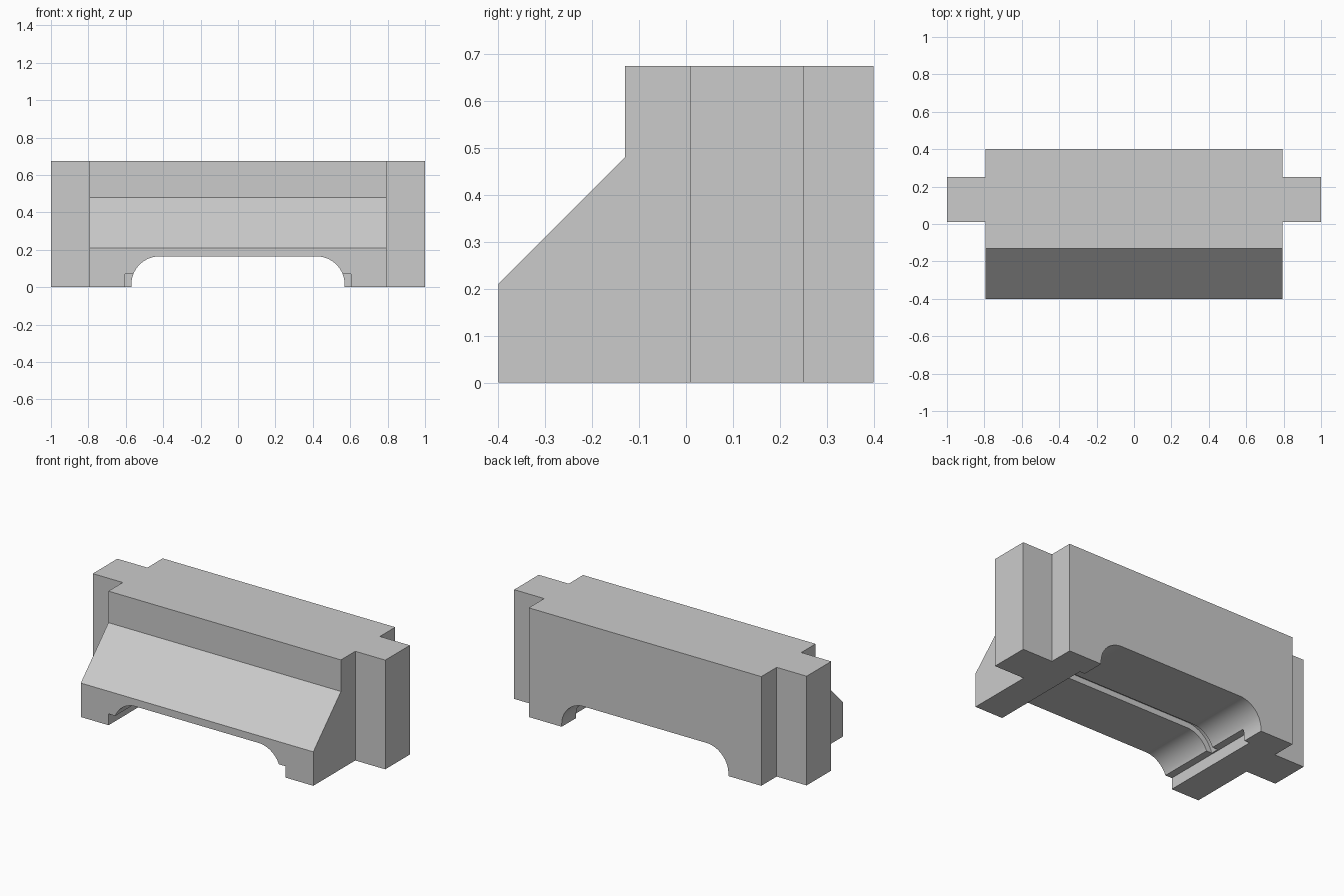
import bpy
import bmesh
import math
from mathutils import Vector

cube = bpy.data.objects.get("Cube")
if cube:
    bpy.data.objects.remove(cube, do_unlink=True)

concrete = bpy.data.materials.new("concrete_grey")
concrete.use_nodes = True
GREY = (0.6, 0.6, 0.6, 1)
concrete.diffuse_color = GREY
concrete.node_tree.nodes["Principled BSDF"].inputs["Base Color"].default_value = GREY


def prism(name, points, sweep):
    """Extrude a closed outline of 3D points along a vector."""
    bm = bmesh.new()
    face = bm.faces.new([bm.verts.new(p) for p in points])
    out = bmesh.ops.extrude_face_region(bm, geom=[face])
    verts = [v for v in out["geom"] if isinstance(v, bmesh.types.BMVert)]
    bmesh.ops.translate(bm, verts=verts, vec=Vector(sweep))
    bmesh.ops.recalc_face_normals(bm, faces=bm.faces[:])
    mesh = bpy.data.meshes.new(name)
    bm.to_mesh(mesh)
    bm.free()
    mesh.materials.append(concrete)
    ob = bpy.data.objects.new(name, mesh)
    bpy.context.collection.objects.link(ob)
    return ob


def along_y(name, outline, y0, y1):
    return prism(name, [(x, y0, z) for x, z in outline], (0, y1 - y0, 0))


def arch(half, top, radius, steps=16):
    """Opening with two rounded upper corners, running below the ground."""
    side = []
    for i in range(steps + 1):
        a = math.pi / 2 * i / steps
        side.append((half - radius + radius * math.cos(a),
                     top - radius + radius * math.sin(a)))
    side.insert(0, (half, -0.1))
    return side + [(-x, z) for x, z in reversed(side)]


# Body with end tongues, raised from its footprint
H, HALF, DEPTH = 0.675, 0.795, 0.4
right = [(HALF, -DEPTH), (HALF, 0.01), (1, 0.01),
         (1, 0.25), (HALF, 0.25), (HALF, DEPTH)]
footprint = right + [(-x, y) for x, y in reversed(right)]
body = prism("barrier_body", [(x, y, 0) for x, y in footprint], (0, 0, H))

# Sloped front, arched opening, ceiling groove and low side notches
slope = [(-0.13, 0.8), (-0.13, 0.48), (-0.4, 0.21), (-0.5, 0.11), (-0.5, 0.8)]
notch = [(-0.605, -0.1), (0.605, -0.1), (0.605, 0.07), (-0.605, 0.07)]
cutters = [
    prism("slope_cutter", [(-0.9, y, z) for y, z in slope], (1.8, 0, 0)),
    along_y("arch_cutter", arch(0.57, 0.165, 0.15), -0.5, 0.5),
    along_y("groove_cutter", arch(0.605, 0.2, 0.185), -0.05, 0.0),
    along_y("notch_cutter", notch, -0.5, 0.26),
]

bpy.context.view_layer.objects.active = body
for cutter in cutters:
    mod = body.modifiers.new(cutter.name, "BOOLEAN")
    mod.operation = "DIFFERENCE"
    mod.solver = "EXACT"
    mod.object = cutter
    bpy.ops.object.modifier_apply(modifier=mod.name)
    bpy.data.objects.remove(cutter, do_unlink=True)

# Smooth arch corners, crisp edges elsewhere
bpy.ops.object.select_all(action="DESELECT")
body.select_set(True)
bpy.ops.object.shade_smooth_by_angle(angle=math.radians(30))
